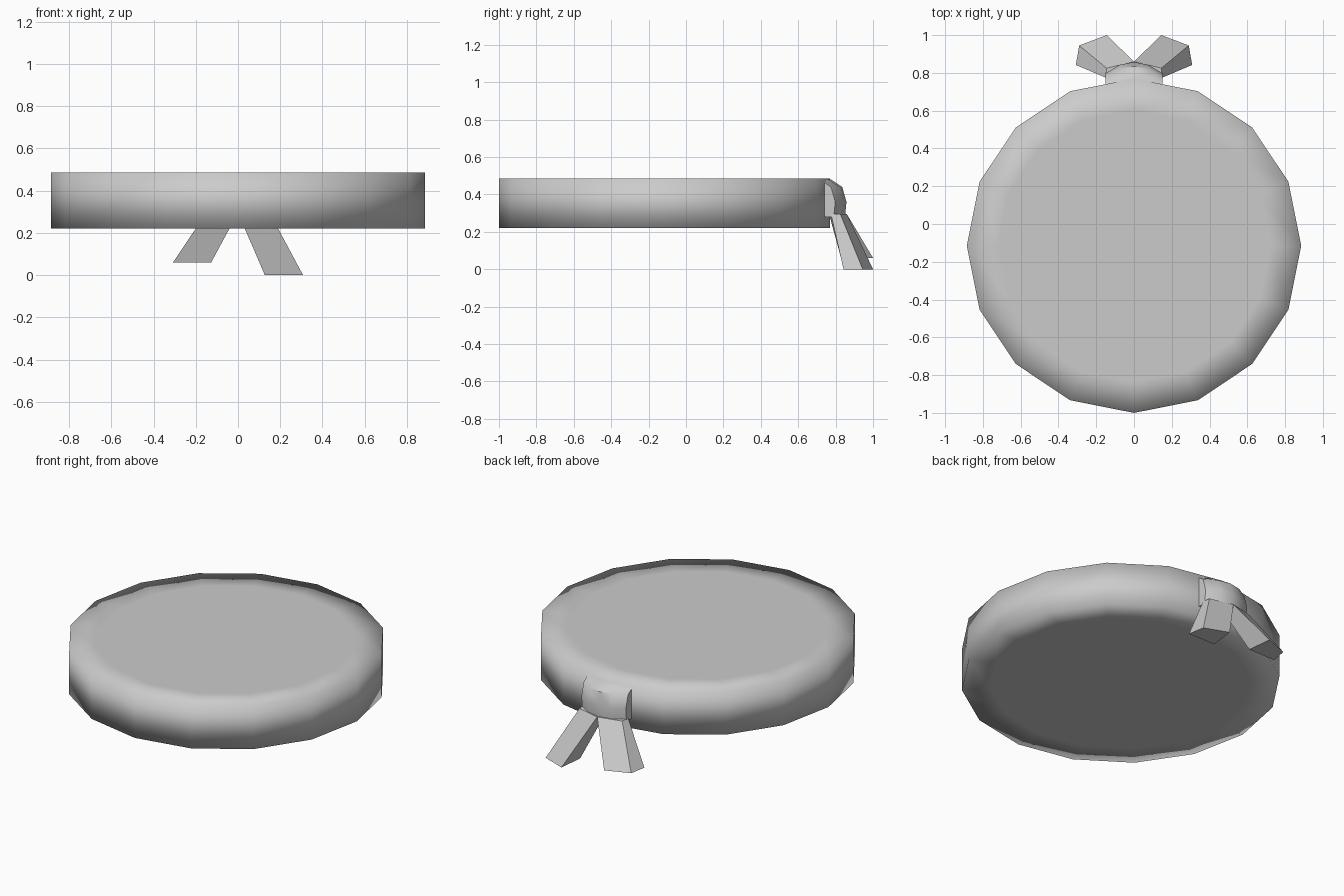
import bpy, bmesh, math

if "Cube" in bpy.data.objects:
    bpy.data.objects.remove(bpy.data.objects["Cube"])


def loft(name, rings, smooth_angle=None):
    """Skin a stack of equal-length point rings and cap both ends."""
    bm = bmesh.new()
    loops = [[bm.verts.new(p) for p in ring] for ring in rings]
    n = len(rings[0])
    for a, b in zip(loops, loops[1:]):
        for i in range(n):
            j = (i + 1) % n
            bm.faces.new((a[i], a[j], b[j], b[i]))
    bm.faces.new(loops[0][::-1])
    bm.faces.new(loops[-1])
    bmesh.ops.recalc_face_normals(bm, faces=bm.faces[:])
    mesh = bpy.data.meshes.new(name)
    bm.to_mesh(mesh)
    bm.free()
    obj = bpy.data.objects.new(name, mesh)
    bpy.context.collection.objects.link(obj)
    if smooth_angle is not None:
        bpy.ops.object.select_all(action='DESELECT')
        obj.select_set(True)
        bpy.context.view_layer.objects.active = obj
        bpy.ops.object.shade_smooth_by_angle(angle=math.radians(smooth_angle))
    return obj


def circle(radius, z, sides=16, cy=-0.115):
    steps = [math.tau * i / sides for i in range(sides)]
    return [(radius * math.cos(t), cy + radius * math.sin(t), z) for t in steps]


# Main disc: 16 sides, soft shading carried over the rim onto flat caps
loft("disc", [circle(0.72, 0.22), circle(0.885, 0.22),
              circle(0.885, 0.485), circle(0.72, 0.485)], 180)

# Knot: bulging block on the back rim, its top sloping into the disc
KNOT_X = (-0.15, -0.075, 0, 0.075, 0.15)
KNOT_Y = (0.79, 0.835, 0.85, 0.835, 0.79)
knot_rings = []
for z, push in ((0.28, 0.0), (0.36, 0.008), (0.44, -0.015), (0.48, -0.075)):
    front = [(x, y + push, z) for x, y in zip(KNOT_X, KNOT_Y)]
    back = 0.70
    knot_rings.append(front + [(0.15, back, z), (-0.15, back, z)])
loft("knot", knot_rings, 40)

# Two flaring tails, the right one hanging lower
TAIL_TOP = ((0.0, 0.86), (0.145, 0.825), (0.15, 0.775), (0.0, 0.765))
TAIL_END = ((0.145, 1.0), (0.29, 0.945), (0.308, 0.842), (0.127, 0.845))
for side, sign, end_z in (("left", -1, 0.06), ("right", 1, 0.0)):
    loft(f"{side}_tail", [[(sign * x, y, 0.295) for x, y in TAIL_TOP],
                          [(sign * x, y, end_z) for x, y in TAIL_END]])
